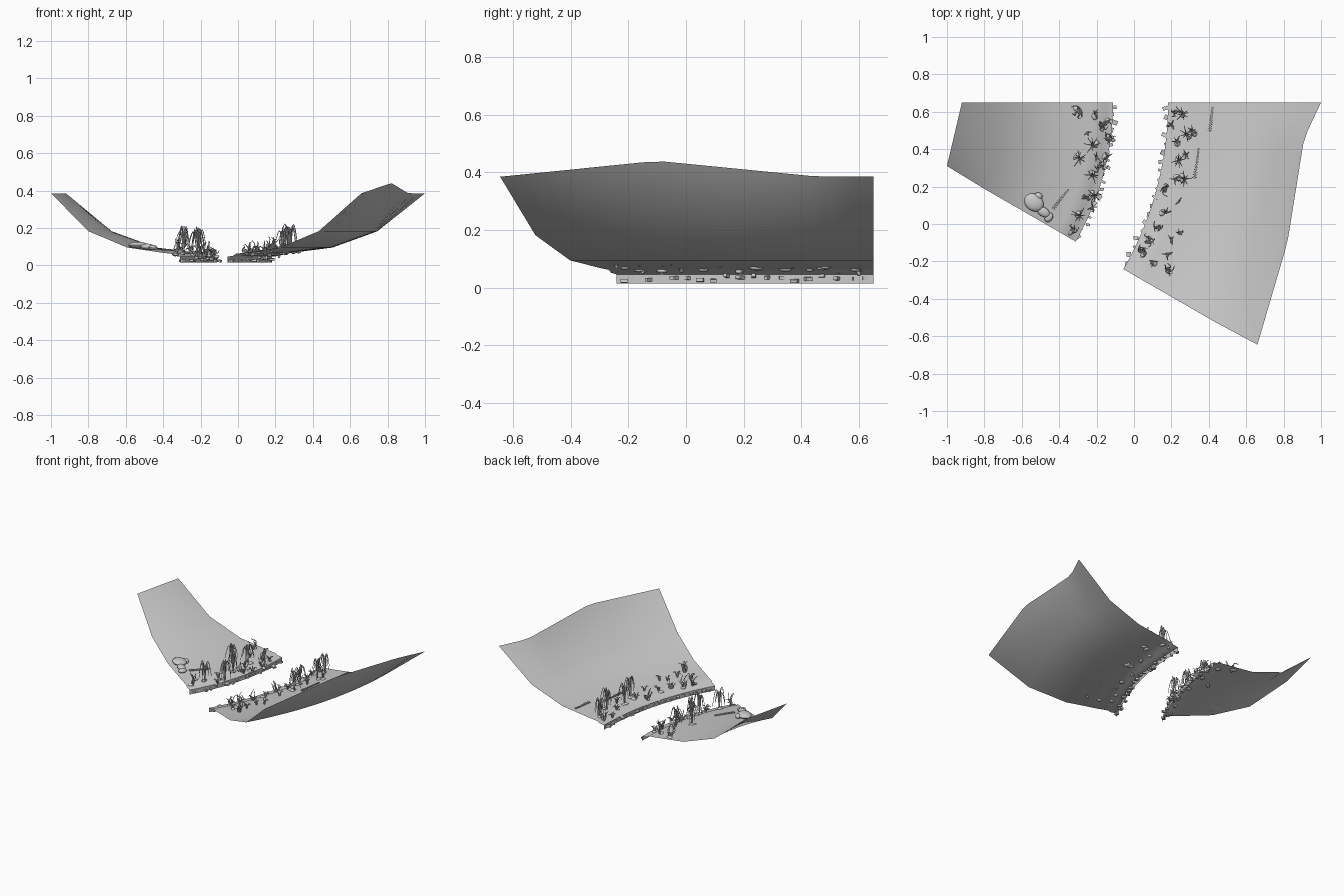
import bpy, bmesh, math, random
from mathutils import Vector, Matrix

if "Cube" in bpy.data.objects:
    bpy.data.objects.remove(bpy.data.objects["Cube"])

random.seed(4)
CX, CY, MID = -1.6, 0.65, 1.635      # bend centre and channel radius
# bank cross-section: distance from channel middle, height
PROFILE = [(.147, .015), (.147, .046), (.185, .052), (.2, .062), (.26, .068),
           (.47, .095), (.71, .182)]


def polar(r, a, z):
    return Vector((CX + r * math.cos(a), CY - r * math.sin(a), z))


def ground(x, y):
    d = abs(math.hypot(x - CX, y - CY) - MID)
    pts = PROFILE[1:]
    for (d0, z0), (d1, z1) in zip(pts, pts[1:]):
        if d <= d1:
            return z0 + (z1 - z0) * max(0, (d - d0) / (d1 - d0))
    return .18


def along(poly, t):
    # point on a polyline with evenly weighted angle around the bend centre
    angs = [math.atan2(CY - p[1], p[0] - CX) for p in poly]
    a = t * math.radians(30)
    for i in range(len(poly) - 1):
        if a <= angs[i + 1] or i == len(poly) - 2:
            f = (a - angs[i]) / (angs[i + 1] - angs[i])
            return Vector(poly[i]).lerp(Vector(poly[i + 1]), min(1, max(0, f)))


def mesh_object(name, bm, smooth=True):
    me = bpy.data.meshes.new(name)
    bm.to_mesh(me)
    bm.free()
    ob = bpy.data.objects.new(name, me)
    bpy.context.collection.objects.link(ob)
    if smooth:
        bpy.context.view_layer.objects.active = ob
        ob.select_set(True)
        bpy.ops.object.shade_smooth_by_angle(angle=math.radians(35))
        ob.select_set(False)
    return ob


def bank(name, side, rim):
    bm = bmesh.new()
    n, rows = 18, []
    for i in range(n + 1):
        t = i / n
        row = [polar(MID + side * d, math.radians(30) * t, z) for d, z in PROFILE]
        row.append(along(rim, t))
        rows.append([bm.verts.new(p) for p in row])
    for a, b in zip(rows, rows[1:]):
        for j in range(len(a) - 1):
            q = (a[j], a[j + 1], b[j + 1], b[j])
            bm.faces.new(q if side < 0 else q[::-1])
    return mesh_object(name, bm)


# river banks with rising outer walls
bank("left_bank", -1, [(-.92, .65, .385), (-1, .31, .385)])
bank("right_bank", 1, [(1, .65, .385), (.91, .46, .385), (.82, -.1, .44), (.66, -.645, .385)])


# broken stone slabs along the water edge
def slabs(name, side):
    bm = bmesh.new()
    for i in range(19):
        a = math.radians(1 + i * 1.55)
        p = polar(MID + side * (.145 + random.uniform(-.014, .012)), a, random.uniform(.022, .042))
        m = (Matrix.Translation(p) @ Matrix.Rotation(-a + random.uniform(-.5, .5), 4, 'Z')
             @ Matrix.Rotation(random.uniform(-.2, .2), 4, 'Y')
             @ Matrix.Diagonal((random.uniform(.015, .032), random.uniform(.012, .028), .012, 1)))
        bmesh.ops.create_cube(bm, size=1, matrix=m)
    mesh_object(name, bm, False)


slabs("left_edge_slabs", -1)
slabs("right_edge_slabs", 1)


def tubes(name, paths, depth):
    cu = bpy.data.curves.new(name, 'CURVE')
    cu.dimensions = '3D'
    cu.bevel_depth, cu.bevel_resolution, cu.use_fill_caps = depth, 1, True
    for path in paths:
        s = cu.splines.new('POLY')
        s.points.add(len(path) - 1)
        for i, (pt, p) in enumerate(zip(s.points, path)):
            pt.co = (*p, 1)
            pt.radius = 1 - .7 * i / (len(path) - 1)
    ob = bpy.data.objects.new(name, cu)
    bpy.context.collection.objects.link(ob)


# weeping plants: trunk strands that rise and droop to the ground
def weeping(x, y, h):
    z, out = ground(x, y), []
    for i in range(8):
        a = i * math.tau / 8 + random.uniform(-.3, .3)
        r, top = random.uniform(.025, .05), h * random.uniform(.75, 1)
        low = random.uniform(.1, .45)
        path = []
        for k in range(10):
            t = k / 9
            if t < .55:
                zz = top * math.sin(t / .55 * math.pi / 2)
            else:
                zz = top * (1 - (1 - low) * ((t - .55) / .45) ** 1.6)
            rr = r * t ** 1.3
            path.append((x + rr * math.cos(a), y + rr * math.sin(a), z + zz))
        out.append(path)
    return out


# bare twisted trees: wriggling forked branches
def gnarled(x, y, h):
    z, out = ground(x, y), []
    for i in range(7):
        a = random.uniform(0, math.tau)
        r, top, w = random.uniform(.015, .045), h * random.uniform(.4, 1), random.uniform(0, 6)
        out.append([(x + r * t * math.cos(a + math.sin(5 * t + w) * .6),
                     y + r * t * math.sin(a + math.sin(5 * t + w) * .6),
                     z - .005 + top * t + .006 * math.sin(9 * t + w))
                    for t in (k / 8 for k in range(9))])
    return out


# low shrubs: short spreading blades
def shrub(x, y, h):
    z, out = ground(x, y), []
    for i in range(6):
        a, r = random.uniform(0, math.tau), random.uniform(.015, .032)
        out.append([(x + r * t * math.cos(a), y + r * t * math.sin(a),
                     z + h * math.sin(t * 2.2)) for t in (0, .3, .6, .85, 1)])
    return out


WEEP = [(-.29, .35), (-.22, .26), (-.21, .15), (-.29, .045), (-.22, .42),
        (.28, .48), (.24, .34), (.27, .24), (.26, .59)]
BARE = [(-.30, .6), (-.17, .52), (-.13, .46), (-.18, .31), (-.335, -.03),
        (.22, .6), (.17, .19), (.13, -.015), (.05, -.15), (.18, -.24), (.075, -.085)]
LOW = [(-.21, .59), (-.25, .49), (-.14, .36), (-.2, .36), (-.25, .14), (-.22, .09), (-.14, .55),
       (.2, .53), (.23, .44), (.28, .37), (.22, .24), (.24, .12), (.17, .06), (.2, -.08),
       (.1, -.2), (.18, -.16), (.31, .5), (.24, -.05)]
for name, fn, spots, h, d in (("weeping_plants", weeping, WEEP, .15, .0042),
                              ("twisted_trees", gnarled, BARE, .085, .0055),
                              ("low_shrubs", shrub, LOW, .035, .0042)):
    tubes(name, [p for s in spots for p in fn(*s, h * random.uniform(.85, 1.05))], d)

# flattened stones sunk into the ground
bm = bmesh.new()
for x, y in WEEP + BARE[::2] + LOW[::2]:
    x, y = x + random.uniform(-.02, .02), y + random.uniform(-.02, .02)
    m = (Matrix.Translation((x, y, ground(x, y))) @ Matrix.Rotation(random.uniform(0, 3), 4, 'Z')
         @ Matrix.Diagonal((random.uniform(.013, .028), random.uniform(.01, .017), .009, 1)))
    bmesh.ops.create_icosphere(bm, subdivisions=2, radius=1, matrix=m)
mesh_object("sunken_stones", bm)

# large skull: cranium, snout and brow lumps
bm = bmesh.new()
for x, y, z, sx, sy, sz in ((-.535, .115, .108, .055, .045, .018), (-.485, .065, .10, .04, .025, .016),
                            (-.455, .035, .095, .02, .028, .014), (-.51, .15, .105, .022, .018, .016)):
    bmesh.ops.create_uvsphere(bm, u_segments=14, v_segments=8, radius=1,
                              matrix=Matrix.Translation((x, y, z)) @ Matrix.Rotation(-.6, 4, 'Z')
                              @ Matrix.Diagonal((sx, sy, sz, 1)))
mesh_object("skull", bm)


# spines lying on the slopes: rod with knobby vertebrae
def spine(name, a, b):
    a, b = Vector(a), Vector(b)
    bm = bmesh.new()
    ang = math.atan2(b.y - a.y, b.x - a.x)
    for i in range(12):
        p = a.lerp(b, i / 11)
        base = Matrix.Translation((p.x, p.y, ground(p.x, p.y) + .008)) @ Matrix.Rotation(ang, 4, 'Z')
        bmesh.ops.create_cube(bm, size=1, matrix=base @ Matrix.Diagonal((.013, .007, .008, 1)))
        w = .022 * (1 - .5 * i / 11)
        bmesh.ops.create_cube(bm, size=1, matrix=base @ Matrix.Diagonal((.004, w, .005, 1)))
    mesh_object(name, bm, False)


spine("left_spine", (-.43, .085), (-.355, .18))
spine("right_spine_far", (.405, .5), (.42, .62))
spine("right_spine_near", (.325, .25), (.345, .4))
